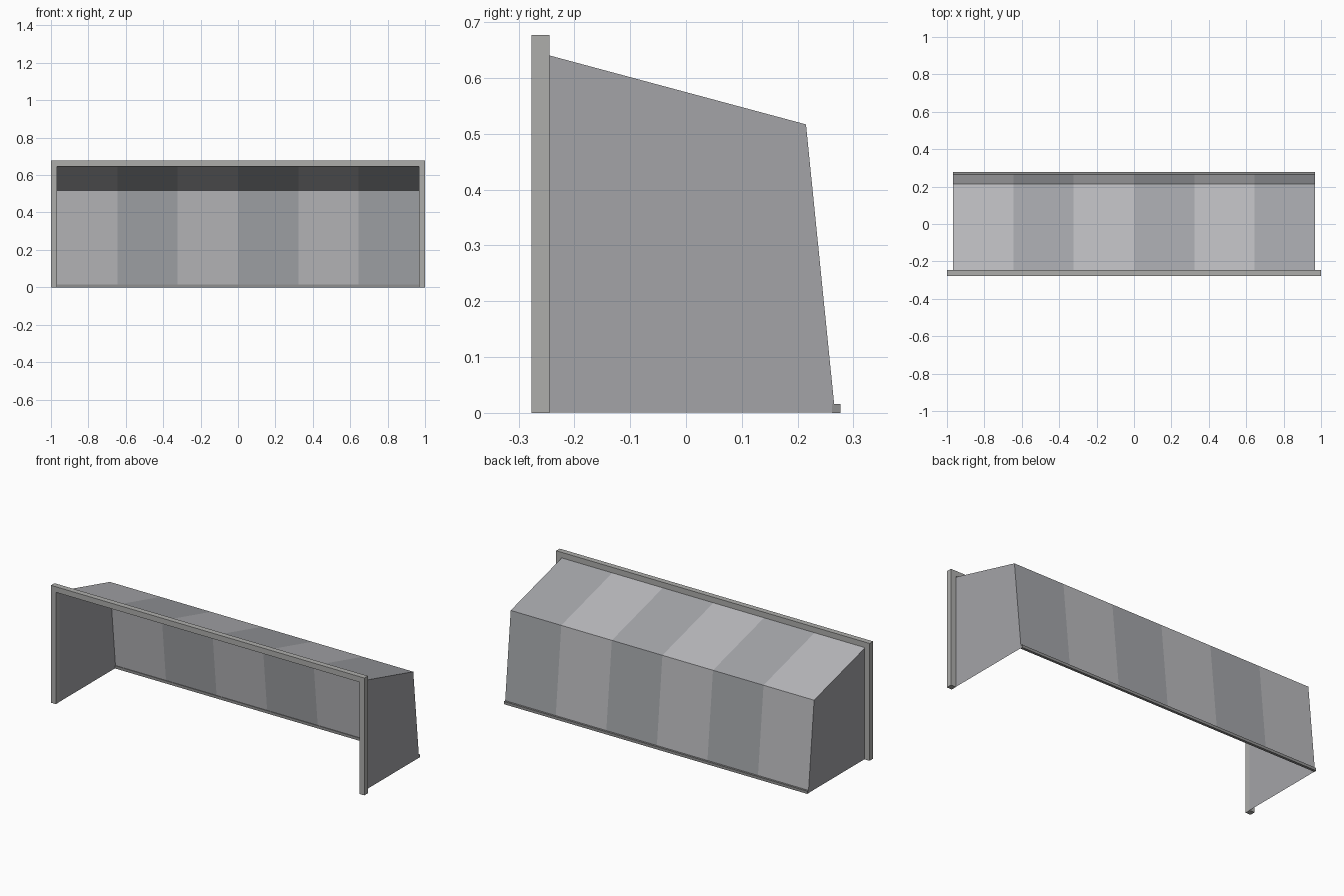
import bpy, bmesh

if "Cube" in bpy.data.objects:
    bpy.data.objects.remove(bpy.data.objects["Cube"])


def material(name, rgb):
    m = bpy.data.materials.new(name)
    m.diffuse_color = (*rgb, 1)
    m.use_nodes = True
    m.node_tree.nodes["Principled BSDF"].inputs["Base Color"].default_value = m.diffuse_color
    return m


frame_grey = material("frame_grey", (0.42, 0.42, 0.41))
bar_grey = material("bar_grey", (0.28, 0.28, 0.28))
net_light = material("net_light", (0.49, 0.49, 0.51))
net_dark = material("net_dark", (0.37, 0.38, 0.40))
net_side = material("net_side", (0.37, 0.37, 0.39))


def finish(name, bm, mats):
    me = bpy.data.meshes.new(name)
    bm.to_mesh(me)
    bm.free()
    for m in mats:
        me.materials.append(m)
    ob = bpy.data.objects.new(name, me)
    bpy.context.collection.objects.link(ob)
    return ob


def extrude_face(name, points, direction, mat):
    """Solid made by extruding a flat outline."""
    bm = bmesh.new()
    face = bm.faces.new([bm.verts.new(p) for p in points])
    res = bmesh.ops.extrude_face_region(bm, geom=[face], use_keep_orig=True)
    verts = [v for v in res["geom"] if isinstance(v, bmesh.types.BMVert)]
    bmesh.ops.translate(bm, verts=verts, vec=direction)
    bmesh.ops.recalc_face_normals(bm, faces=bm.faces)
    return finish(name, bm, (mat,))


# Goal frame: two square posts and a crossbar as one arch
FRONT, INNER, HEIGHT, BAR = -0.277, 0.968, 0.677, 0.032
arch = [(-1, 0), (-1, HEIGHT), (1, HEIGHT), (1, 0),
        (INNER, 0), (INNER, HEIGHT - BAR), (-INNER, HEIGHT - BAR), (-INNER, 0)]
extrude_face("goal_frame", [(x, FRONT, z) for x, z in arch], (0, BAR, 0), frame_grey)

# Ground bar along the back
bar = [(0.262, 0), (0.277, 0), (0.277, 0.016), (0.262, 0.016)]
extrude_face("ground_bar", [(-INNER, y, z) for y, z in bar], (2 * INNER, 0, 0), bar_grey)

# Net profile, front top to back bottom
TOP_FRONT, TOP_BACK, BOTTOM_BACK = (-0.265, 0.646), (0.215, 0.517), (0.267, 0.001)

# Striped net: roof and back panel in six strips of alternating shade
STRIPS = 6
bm = bmesh.new()
rows = []
for i in range(STRIPS + 1):
    x = -INNER + 2 * INNER * i / STRIPS
    rows.append([bm.verts.new((x, y, z)) for y, z in (TOP_FRONT, TOP_BACK, BOTTOM_BACK)])
for i in range(STRIPS):
    for j in range(2):
        f = bm.faces.new((rows[i][j], rows[i][j + 1], rows[i + 1][j + 1], rows[i + 1][j]))
        f.material_index = i % 2
        f.normal_update()
        if f.normal.y < 0:
            f.normal_flip()
finish("striped_net", bm, (net_light, net_dark))

# Side nets
for name, side in (("side_net_left", -1), ("side_net_right", 1)):
    bm = bmesh.new()
    outline = [(-0.265, 0.001), BOTTOM_BACK, TOP_BACK, TOP_FRONT]
    f = bm.faces.new([bm.verts.new((side * INNER, y, z)) for y, z in outline])
    f.normal_update()
    if f.normal.x * side < 0:
        f.normal_flip()
    finish(name, bm, (net_side,))
